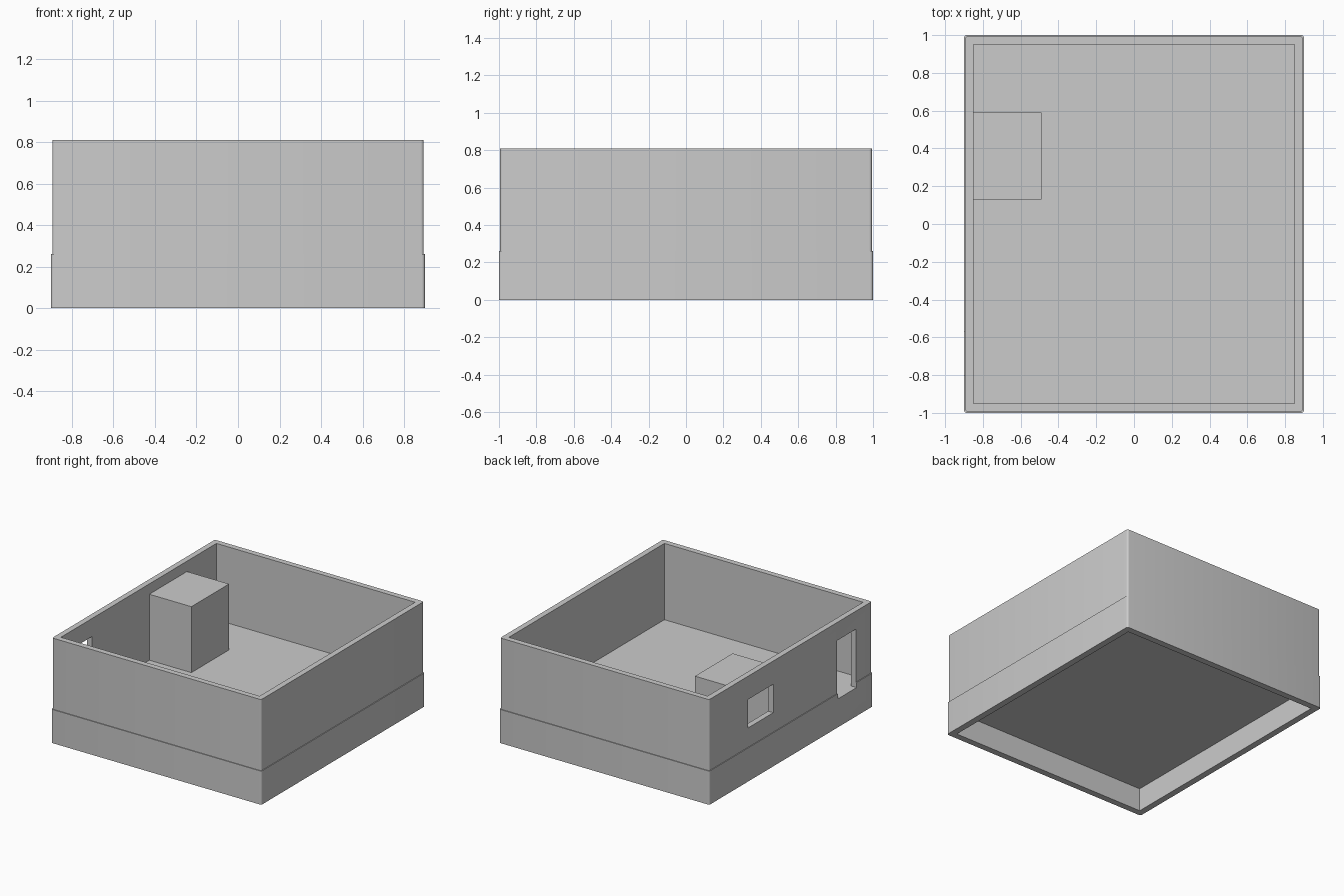
import bpy, bmesh

if "Cube" in bpy.data.objects:
    bpy.data.objects.remove(bpy.data.objects["Cube"])

grey = bpy.data.materials.new("light_grey")
grey.diffuse_color = (0.6, 0.6, 0.6, 1)
grey.use_nodes = True
grey.node_tree.nodes["Principled BSDF"].inputs["Base Color"].default_value = grey.diffuse_color


def box(name, x, y, z, bevel=0.0):
    """Box from (min, max) ranges, optionally with rounded upright edges."""
    bm = bmesh.new()
    bmesh.ops.create_cube(bm, size=1)
    for v in bm.verts:
        v.co = [r[0] + (c + 0.5) * (r[1] - r[0]) for c, r in zip(v.co, (x, y, z))]
    if bevel:
        upright = [e for e in bm.edges if abs(e.verts[0].co.z - e.verts[1].co.z) > 0.01]
        bmesh.ops.bevel(bm, geom=upright, offset=bevel, segments=4,
                        profile=0.5, affect='EDGES')
    bmesh.ops.recalc_face_normals(bm, faces=bm.faces)
    me = bpy.data.meshes.new(name)
    bm.to_mesh(me)
    bm.free()
    me.materials.append(grey)
    ob = bpy.data.objects.new(name, me)
    bpy.context.collection.objects.link(ob)
    return ob


def combine(target, other, operation):
    """Apply a boolean with a helper box, then remove the helper."""
    mod = target.modifiers.new("bool", 'BOOLEAN')
    mod.operation = operation
    mod.solver = 'EXACT'
    mod.object = other
    bpy.context.view_layer.objects.active = target
    bpy.ops.object.modifier_apply(modifier=mod.name)
    bpy.data.objects.remove(other)


# Outer shell: wide base band with slightly inset walls above
house = box("house_shell", (-0.9, 0.9), (-1, 1), (0, 0.26), 0.015)
combine(house, box("upper_walls", (-0.894, 0.894), (-0.994, 0.994), (0.2, 0.81), 0.015), 'UNION')

# Open room above the floor and hollow underside
combine(house, box("room", (-0.85, 0.85), (-0.95, 0.95), (0.22, 1)), 'DIFFERENCE')
combine(house, box("underside", (-0.85, 0.85), (-0.95, 0.95), (-0.1, 0.18)), 'DIFFERENCE')

# Alcove block against the left wall, hollow behind the window
combine(house, box("alcove_block", (-0.87, -0.49), (0.13, 0.59), (0.2, 0.73)), 'UNION')
combine(house, box("alcove_hollow", (-0.85, -0.54), (0.18, 0.545), (0.22, 0.68)), 'DIFFERENCE')

# Window and doorway in the left wall
combine(house, box("window", (-1, -0.8), (0.21, 0.52), (0.41, 0.63)), 'DIFFERENCE')
combine(house, box("doorway", (-1, -0.8), (-0.80, -0.57), (0.22, 0.67)), 'DIFFERENCE')

# Smooth the rounded corners, keep the rest crisp
bpy.ops.object.select_all(action='DESELECT')
house.select_set(True)
bpy.context.view_layer.objects.active = house
bpy.ops.object.shade_smooth_by_angle(angle=0.52)
